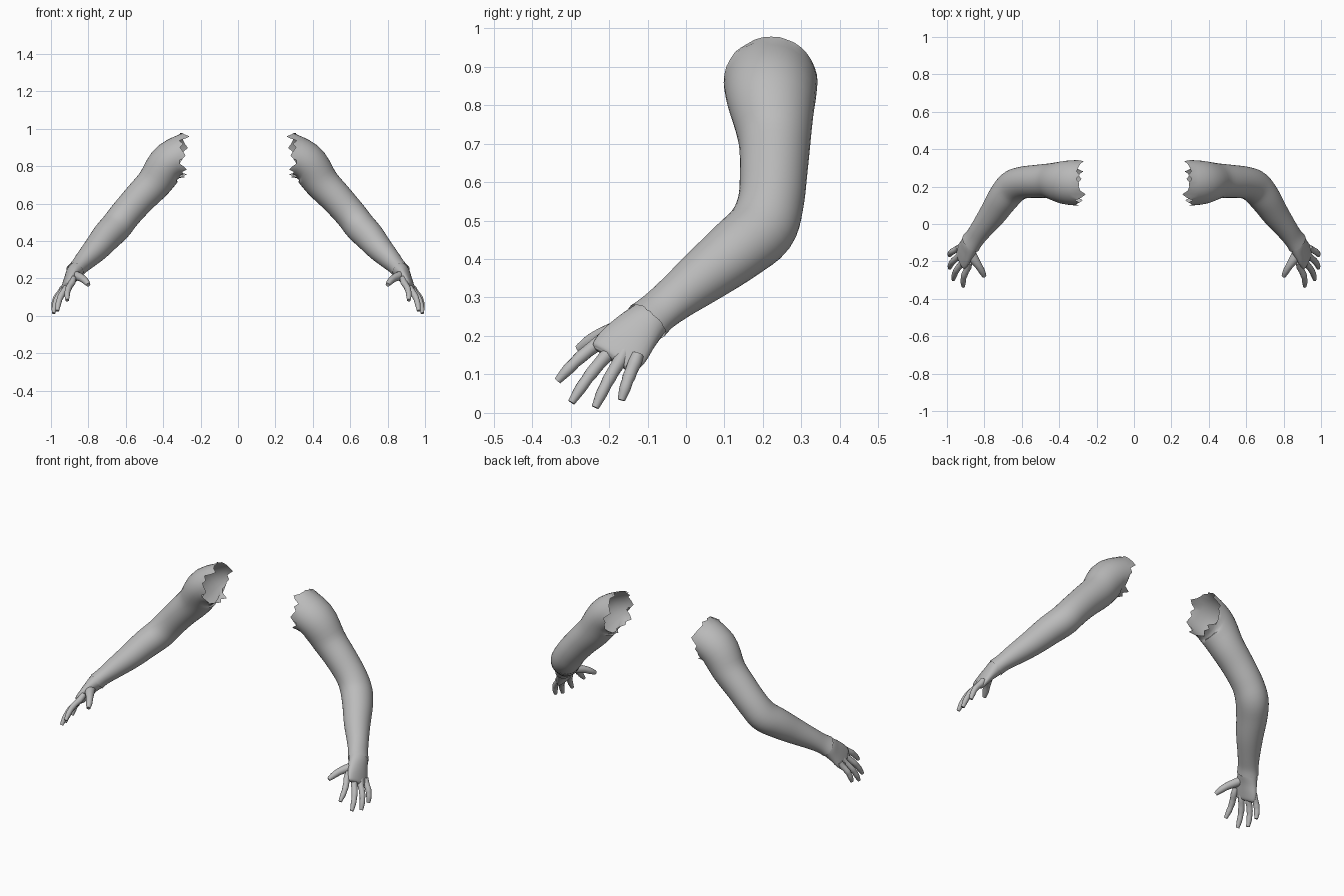
import bpy, bmesh, math, random
from mathutils import Vector

if "Cube" in bpy.data.objects:
    bpy.data.objects.remove(bpy.data.objects["Cube"])
random.seed(4)

grey = bpy.data.materials.new("plain grey")
grey.diffuse_color = (0.5, 0.5, 0.5, 1)
grey.use_nodes = True
grey.node_tree.nodes["Principled BSDF"].inputs["Base Color"].default_value = grey.diffuse_color


def catmull(rows, steps):
    """Smoothly resample rows of numbers."""
    out = []
    n = len(rows)
    for i in range(n - 1):
        a, b = rows[max(i - 1, 0)], rows[i]
        c, d = rows[i + 1], rows[min(i + 2, n - 1)]
        for k in range(steps):
            t = k / steps
            out.append([0.5 * (2 * q + (r - p) * t + (2 * p - 5 * q + 4 * r - s) * t * t
                               + (3 * q - p - 3 * r + s) * t ** 3)
                        for p, q, r, s in zip(a, b, c, d)])
    return out + [list(rows[-1])]


def loft(name, rows, sides, steps, start=None, cap=True, torn=0.0, hem=0.0):
    """Tube through rows of (x, y, z, thickness radius, width radius), mirrored."""
    pts = catmull(rows, steps)
    cen = [Vector(p[:3]) for p in pts]
    bm = bmesh.new()
    rings = []
    for i, p in enumerate(pts):
        t = (cen[min(i + 1, len(cen) - 1)] - cen[max(i - 1, 0)]).normalized()
        if start:
            f = max(0, 1 - i / (1.6 * steps))
            t = t.lerp(Vector(start), f).normalized()
        v = Vector((0, 1, 0))
        v = (v - t * v.dot(t)).normalized()
        u = t.cross(v)
        ring = []
        for k in range(sides):
            a = 2 * math.pi * k / sides
            co = cen[i] + u * math.cos(a) * p[3] + v * math.sin(a) * p[4]
            if i == 0 and torn:                      # ragged opening
                co -= t * torn * random.uniform(-0.6, 1) * (1 if k % 2 else 0.35)
            if i == len(pts) - 1 and hem:            # slightly uneven hem
                co += t * random.uniform(-hem, hem)
            ring.append(bm.verts.new(co))
        rings.append(ring)
    for r0, r1 in zip(rings, rings[1:]):
        for k in range(sides):
            j = (k + 1) % sides
            bm.faces.new((r0[k], r0[j], r1[j], r1[k]))
    if cap:
        bm.faces.new(rings[-1])
        bm.faces.new(rings[0][::-1])
    if cap:
        bmesh.ops.recalc_face_normals(bm, faces=bm.faces)
    me = bpy.data.meshes.new(name)
    bm.to_mesh(me)
    bm.free()
    me.materials.append(grey)
    ob = bpy.data.objects.new(name, me)
    bpy.context.collection.objects.link(ob)
    bpy.ops.object.select_all(action='DESELECT')
    ob.select_set(True)
    bpy.context.view_layer.objects.active = ob
    bpy.ops.object.shade_smooth_by_angle(angle=math.radians(45))
    m = ob.modifiers.new("other side", 'MIRROR')
    m.use_mirror_merge = False
    return ob


# Sleeve: torn shoulder, upper arm, bent elbow, forearm, flared cuff
loft("sleeve", [
    (0.300, 0.220, 0.860, 0.118, 0.122),
    (0.375, 0.222, 0.815, 0.108, 0.115),
    (0.445, 0.230, 0.715, 0.094, 0.095),
    (0.525, 0.228, 0.630, 0.087, 0.088),
    (0.600, 0.220, 0.545, 0.084, 0.086),
    (0.652, 0.195, 0.478, 0.084, 0.090),
    (0.702, 0.135, 0.425, 0.080, 0.085),
    (0.755, 0.055, 0.362, 0.070, 0.074),
    (0.815, -0.025, 0.300, 0.056, 0.061),
    (0.850, -0.072, 0.263, 0.047, 0.058),
    (0.872, -0.101, 0.238, 0.048, 0.062),
], 36, 4, start=(0.99, 0, 0.08), cap=False, torn=0.042, hem=0.004)

# Palm
loft("palm", [
    (0.850, -0.070, 0.262, 0.036, 0.050),
    (0.872, -0.101, 0.238, 0.043, 0.057),
    (0.893, -0.135, 0.205, 0.034, 0.066),
    (0.912, -0.165, 0.170, 0.026, 0.073),
    (0.925, -0.185, 0.145, 0.019, 0.069),
    (0.929, -0.191, 0.138, 0.010, 0.058),
], 24, 4)

# Fingers: knuckle and tip positions, with slightly swollen joints
fingers = {
    "index_finger": ((0.887, -0.232, 0.178), (0.913, -0.334, 0.083)),
    "middle_finger": ((0.918, -0.208, 0.148), (0.966, -0.298, 0.027)),
    "ring_finger": ((0.938, -0.174, 0.132), (0.986, -0.236, 0.014)),
    "little_finger": ((0.946, -0.134, 0.128), (0.986, -0.168, 0.033)),
}
shape = [(-0.25, 0.016), (0, 0.018), (0.22, 0.0165), (0.42, 0.0170),
         (0.55, 0.0150), (0.72, 0.0150), (0.86, 0.0125), (1, 0.0095)]
for name, (a, b) in fingers.items():
    a, b = Vector(a), Vector(b)
    rows = []
    for f, r in shape:
        p = a.lerp(b, f) + Vector((0.010, 0, 0.006)) * math.sin(math.pi * max(f, 0))
        rows.append((*p, r, r))
    loft(name, rows, 12, 2)

# Thumb, splayed toward the front and inward
loft("thumb", [
    (0.882, -0.135, 0.222, 0.022, 0.026),
    (0.860, -0.180, 0.213, 0.024, 0.027),
    (0.832, -0.222, 0.200, 0.020, 0.020),
    (0.812, -0.255, 0.182, 0.017, 0.017),
    (0.800, -0.280, 0.166, 0.011, 0.011),
], 14, 3)
